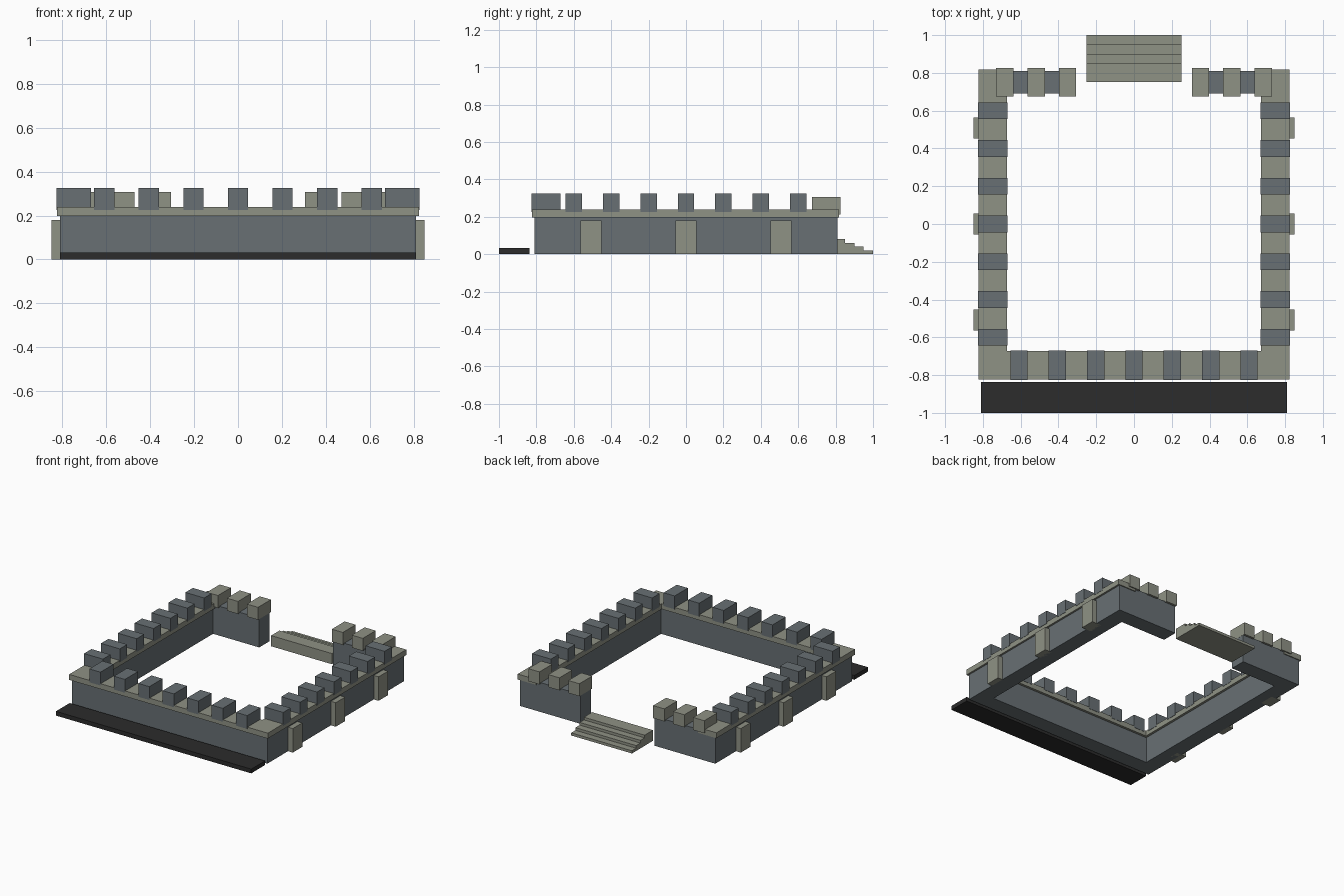
import bpy

cube = bpy.data.objects.get("Cube")
if cube:
    bpy.data.objects.remove(cube, do_unlink=True)


def material(name, rgb):
    m = bpy.data.materials.new(name)
    m.use_nodes = True
    color = (*rgb, 1.0)
    m.diffuse_color = color
    bsdf = m.node_tree.nodes["Principled BSDF"]
    bsdf.inputs["Base Color"].default_value = color
    bsdf.inputs["Roughness"].default_value = 0.9
    return m


slate = material("slate stone", (0.138, 0.162, 0.174))
pale = material("pale stone", (0.275, 0.287, 0.235))
black = material("dark paving", (0.025, 0.025, 0.025))


def box(name, x, y, z, mat):
    """Flat-faced block spanning the given (min, max) ranges."""
    bpy.ops.mesh.primitive_cube_add(
        size=1, location=[(a + b) / 2 for a, b in (x, y, z)])
    ob = bpy.context.object
    ob.name = name
    ob.data.name = name
    for v in ob.data.vertices:
        for i, (a, b) in enumerate((x, y, z)):
            v.co[i] *= b - a
    ob.data.materials.append(mat)
    return ob


def span(center, width):
    return (center - width / 2, center + width / 2)


def side_span(side, inner, outer):
    return tuple(sorted((side * inner, side * outer)))


WALL_Z = (0, 0.22)
COPING_Z = (0.197, 0.238)
MERLON_Z = (0.225, 0.325)

# Front wall with coping and battlements
box("front_wall", (-0.81, 0.81), (-0.81, -0.69), WALL_Z, slate)
box("front_coping", (-0.824, 0.824), (-0.824, -0.672), COPING_Z, pale)
for i in range(-3, 4):
    box("front_merlon", span(i * 0.203, 0.092), (-0.826, -0.67), MERLON_Z, slate)

for side, label in ((1, "left"), (-1, "right")):
    # Side wall with coping
    box(label + "_wall", side_span(side, 0.69, 0.81), (-0.69, 0.81), WALL_Z, slate)
    box(label + "_coping", side_span(side, 0.672, 0.824), (-0.672, 0.817),
        COPING_Z, pale)
    for i in range(-3, 4):
        box(label + "_merlon", side_span(side, 0.67, 0.826),
            span(i * 0.2, 0.088), MERLON_Z, slate)
    # Buttresses on the outer face
    for i in (-1, 0, 1):
        box(label + "_buttress", side_span(side, 0.77, 0.85),
            span(i * 0.508, 0.112), (0, 0.18), pale)
    # Back wall stub beside the entrance, with pale battlements
    box(label + "_back_wall", side_span(side, 0.307, 0.69), (0.69, 0.81),
        WALL_Z, slate)
    for x in (0.352, 0.518, 0.684):
        box(label + "_back_merlon", span(side * x, 0.092), (0.674, 0.826),
            (0.213, 0.307), pale)

# Entrance steps, highest towards the courtyard
for i in range(4):
    box("entrance_step", (-0.252, 0.252), (0.752, 1 - 0.05 * i),
        (0.02 * i, 0.02 * (i + 1)), pale)

# Paved strip in front
box("front_strip", (-0.81, 0.81), (-1, -0.837), (0, 0.032), black)
